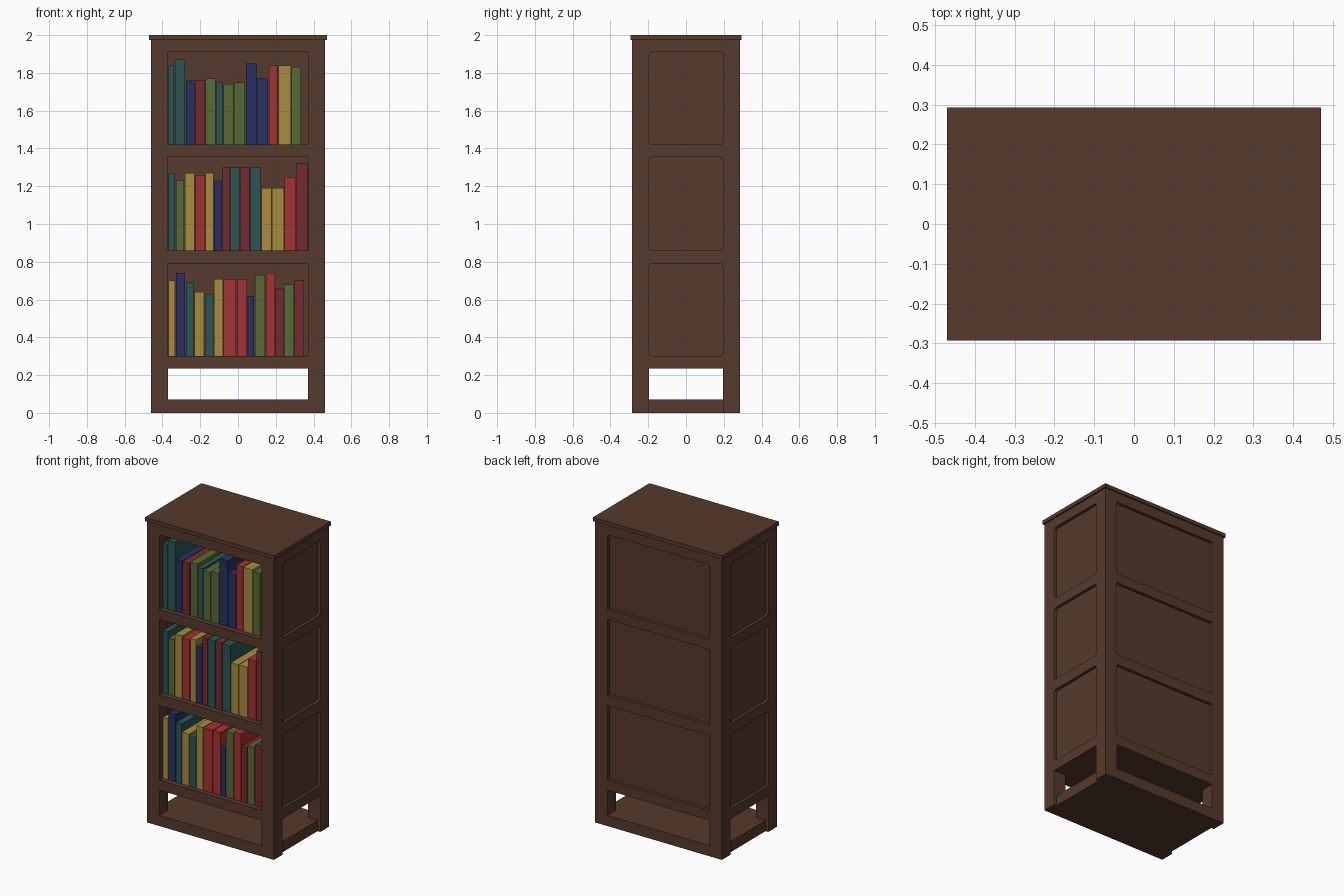
import bpy
import bmesh

if "Cube" in bpy.data.objects:
    bpy.data.objects.remove(bpy.data.objects["Cube"])


def make_material(name, rgb):
    mat = bpy.data.materials.new(name)
    mat.use_nodes = True
    colour = (*rgb, 1.0)
    mat.diffuse_color = colour
    mat.node_tree.nodes["Principled BSDF"].inputs["Base Color"].default_value = colour
    return mat


MATS = {name: make_material(name, rgb) for name, rgb in {
    "brown wood": (0.093, 0.041, 0.025),
    "red": (0.376, 0.032, 0.033),
    "yellow": (0.392, 0.262, 0.051),
    "green": (0.098, 0.144, 0.037),
    "teal": (0.024, 0.093, 0.089),
    "navy": (0.023, 0.030, 0.122),
    "maroon": (0.181, 0.023, 0.032),
}.items()}


def finish(bm, name, material):
    bmesh.ops.recalc_face_normals(bm, faces=bm.faces)
    mesh = bpy.data.meshes.new(name)
    bm.to_mesh(mesh)
    bm.free()
    mesh.materials.append(MATS[material])
    obj = bpy.data.objects.new(name, mesh)
    bpy.context.collection.objects.link(obj)
    return obj


def prism(name, profile, z0, z1, material="brown wood"):
    """Extrude an xy outline from z0 to z1."""
    bm = bmesh.new()
    face = bm.faces.new([bm.verts.new((x, y, z0)) for x, y in profile])
    ext = bmesh.ops.extrude_face_region(bm, geom=[face])["geom"]
    top = [v for v in ext if isinstance(v, bmesh.types.BMVert)]
    bmesh.ops.translate(bm, verts=top, vec=(0, 0, z1 - z0))
    return finish(bm, name, material)


def box(name, x0, x1, y0, y1, z0, z1, material="brown wood"):
    return prism(name, [(x0, y0), (x1, y0), (x1, y1), (x0, y1)], z0, z1, material)


def round_x_edges(obj, radius):
    """Round the edges that run along x."""
    bm = bmesh.new()
    bm.from_mesh(obj.data)
    edges = [e for e in bm.edges
             if abs(e.verts[0].co.x - e.verts[1].co.x) > 0.001]
    bmesh.ops.bevel(bm, geom=edges, offset=radius, segments=2,
                    profile=0.5, affect='EDGES')
    bm.to_mesh(obj.data)
    bm.free()


def cut(target, cutter):
    cutter.hide_render = True
    mod = target.modifiers.new("cut", 'BOOLEAN')
    mod.operation = 'DIFFERENCE'
    mod.solver = 'EXACT'
    mod.object = cutter
    bpy.context.view_layer.objects.active = target
    bpy.ops.object.modifier_apply(modifier=mod.name)
    bpy.data.objects.remove(cutter)


W, D = 0.46, 0.285        # half width and half depth of the case
IX, IY = 0.37, 0.195      # inner edges of the corner posts
RECESS = 0.02
BAYS = [(0.30, 0.79), (0.86, 1.355), (1.42, 1.91)]

# Case: posts, rails and shelves carved from one block
case = box("bookcase_frame", -W, W, -D, D, 0, 1.975)
CX, BACK, OUT = 0.425, 0.25, 0.6
for z0, z1 in BAYS:
    # Open bay, wider behind the front posts
    cut(case, prism("bay_cutter", [
        (-IX, -OUT), (IX, -OUT), (IX, -IY), (CX, -IY),
        (CX, BACK), (-CX, BACK), (-CX, -IY), (-IX, -IY)], z0, z1))
    # Sunken side and back panels
    for s in (-1, 1):
        x0, x1 = sorted((s * (W - RECESS), s * OUT))
        side = box("side_cutter", x0, x1, -IY, IY, z0, z1)
        round_x_edges(side, 0.015)
        cut(case, side)
    cut(case, box("back_cutter", -IX, IX, D - RECESS, OUT, z0, z1))

# Open base between the four posts
cross = [(-IX, -OUT), (IX, -OUT), (IX, -IY), (OUT, -IY), (OUT, IY), (IX, IY),
         (IX, OUT), (-IX, OUT), (-IX, IY), (-OUT, IY), (-OUT, -IY), (-IX, -IY)]
cut(case, prism("base_cutter", cross, 0.07, 0.235))
for s in (-1, 1):
    x0, x1 = sorted((s * (W - RECESS), s * OUT))
    cut(case, box("notch_cutter", x0, x1, -IY, IY, -0.1, 0.1))

# Overhanging top board
box("top_board", -0.47, 0.47, -0.293, 0.293, 1.975, 2.0)

# Books per shelf: colour, right edge and height in hundredths
SHELVES = {
    "lower": [("yellow", -33.3, 40), ("navy", -28, 44), ("teal", -23.5, 39),
              ("yellow", -18, 34), ("teal", -13, 33), ("yellow", -8, 41),
              ("red", -1, 41), ("red", 4.7, 41), ("navy", 8.5, 32),
              ("green", 14.3, 43), ("red", 19.5, 44), ("maroon", 24, 36),
              ("green", 29.6, 38), ("maroon", 35, 40)],
    "middle": [("teal", -33.3, 41), ("green", -28.5, 37), ("yellow", -23, 41),
               ("red", -17.5, 40), ("yellow", -13, 41), ("navy", -8.5, 37),
               ("maroon", -4.5, 44), ("teal", 0.7, 44), ("maroon", 6, 44),
               ("teal", 12, 44), ("yellow", 17.7, 33), ("yellow", 24.3, 33),
               ("red", 30.7, 39), ("maroon", 36.8, 46)],
    "upper": [("teal", -33.8, 42), ("teal", -28, 45), ("navy", -23, 34),
              ("maroon", -17.5, 34), ("green", -12, 35), ("teal", -8, 33),
              ("green", -2.5, 32), ("green", 3.8, 33), ("navy", 10, 43),
              ("navy", 16, 35), ("red", 21, 42), ("yellow", 28, 42),
              ("green", 33.3, 41)],
}
for (shelf, books), (floor, _) in zip(SHELVES.items(), BAYS):
    left = -0.369
    for colour, right, height in books:
        right /= 100
        box(f"{shelf}_shelf_{colour}_book", left, right, -0.25, 0.2,
            floor, floor + height / 100, colour)
        left = right + 0.004
